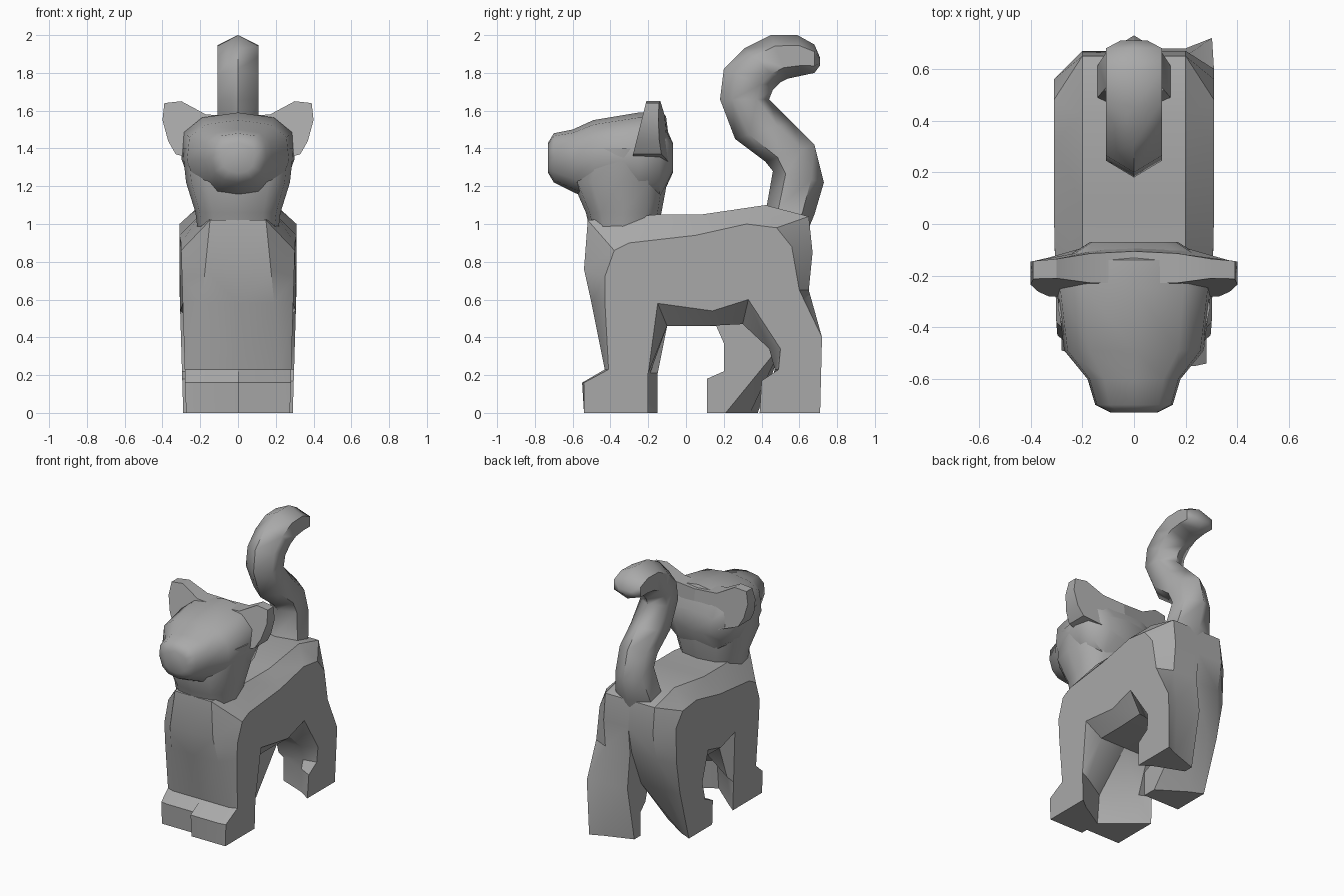
import bpy, bmesh, math
from mathutils import Vector

default_cube = bpy.data.objects.get("Cube")
if default_cube:
    bpy.data.objects.remove(default_cube, do_unlink=True)

grey = bpy.data.materials.new("plain_grey")
grey.use_nodes = True
COLOUR = (0.4, 0.4, 0.4, 1)
grey.diffuse_color = COLOUR
grey.node_tree.nodes["Principled BSDF"].inputs["Base Color"].default_value = COLOUR


def loft(name, rings, angle=35):
    """Join equal-length rings of points into a closed solid."""
    bm = bmesh.new()
    loops = [[bm.verts.new(point) for point in ring] for ring in rings]
    for lower, upper in zip(loops, loops[1:]):
        for i in range(len(lower)):
            j = (i + 1) % len(lower)
            bm.faces.new((lower[i], lower[j], upper[j], upper[i]))
    bm.faces.new(loops[0])
    bm.faces.new(loops[-1])
    bmesh.ops.recalc_face_normals(bm, faces=bm.faces)
    mesh = bpy.data.meshes.new(name)
    bm.to_mesh(mesh)
    bm.free()
    mesh.materials.append(grey)
    obj = bpy.data.objects.new(name, mesh)
    bpy.context.collection.objects.link(obj)
    bpy.ops.object.select_all(action="DESELECT")
    obj.select_set(True)
    bpy.context.view_layer.objects.active = obj
    bpy.ops.object.shade_smooth_by_angle(angle=math.radians(angle))
    return obj


def oval(count, power, place, offset=0.5):
    """Rounded-box ring; place() turns unit coordinates into a point."""
    ring = []
    for k in range(count):
        a = 2 * math.pi * (k + offset) / count
        u, v = (math.copysign(abs(f(a)) ** power, f(a)) for f in (math.cos, math.sin))
        ring.append(Vector(place(u, v)))
    return ring


# Body halves: rows of (inner y, inner z, outer y, outer z), plus a centre y
# where the wedge-shaped feet draw in towards the middle
def front_foot(shift):
    return [(-.54 + shift, 0, -.54 + shift, 0),
            (-.55 + shift, .16, -.54 + shift, .16)]


def front_foot_back(shift):
    return [(-.24 + shift, .21, -.2 + shift, .21, -.36),
            (-.26 + shift, 0, -.2 + shift, 0, -.38)]


torso_top = [(-.43, .23, -.41, .23), (-.5, .58, -.43, .6), (-.54, .76, -.43, .72),
             (-.52, 1.02, -.38, .86), (-.15, 1.05, -.3, .9), (.08, 1.05, .05, .94),
             (.42, 1.1, .32, 1), (.65, 1.04, .48, .98), (.67, .85, .56, .88)]
belly = [(-.1, .46, -.15, .58)]
left_hind_leg = [(.65, .65, .6, .65), (.68, .4, .72, .4), (.67, 0, .71, 0, .6),
                 (.45, 0, .39, 0, .53), (.45, .17, .4, .17, .53),
                 (.47, .23, .49, .23), (.44, .34, .5, .34),
                 (.3, .47, .33, .6), (.1, .46, .14, .54)]
right_hind_leg = [(.63, .65, .55, .62), (.52, .38, .5, .38), (.34, 0, .38, 0, .21),
                  (.11, 0, .11, 0), (.11, .18, .11, .18), (.2, .22, .2, .22),
                  (.2, .37, .24, .36), (.16, .46, .18, .58), (.03, .46, .03, .54)]


def inner_x(y, z):
    """The flat front of the chest narrows towards the neck."""
    return .25 - .1 * z if y < -.4 else .2


def outer_x(y, z):
    return min(.31, .275 + .03 * z + .015 * (y > 0))


for name, side, shift, hind in (("left_body_half", 1, 0, left_hind_leg),
                                ("right_body_half", -1, .05, right_hind_leg)):
    rows = front_foot(shift) + torso_top + hind + belly + front_foot_back(shift)
    loft(name, [[(0, row[4] if len(row) > 4 else row[0], row[1]) for row in rows],
                [(side * inner_x(row[0], row[1]), row[0], row[1]) for row in rows],
                [(side * outer_x(row[2], row[3]), row[2], row[3]) for row in rows]])

# Neck: rows of (z, front y, back y, half width)
neck = []
for z, front, back, width in ((.85, -.48, -.2, .2), (1.06, -.53, -.13, .225),
                              (1.22, -.6, -.1, .275), (1.4, -.56, -.08, .295)):
    neck.append(oval(12, .75, lambda u, v: (
        width * u, (front + back) / 2 + v * (back - front) / 2, z), offset=0))
loft("neck", neck, 50)

# Head with muzzle: rows of (y, half width, bottom z, top z)
head = []
for y, width, low, high in ((-.73, .09, 1.27, 1.43), (-.7, .15, 1.22, 1.48),
                            (-.6, .18, 1.17, 1.5), (-.49, .27, 1.12, 1.55),
                            (-.25, .3, 1.1, 1.59), (-.14, .28, 1.12, 1.59),
                            (-.07, .17, 1.27, 1.43)):
    head.append(oval(12, .8, lambda u, v: (
        width * u * (1 + .12 * v), y,
        (low + high) / 2 + v * (high - low) / 2), offset=0))
loft("head", head, 50)

# Ears: tapering plates that run inwards to form the back of the head
ear_outline = [(0, 1.57), (.17, 1.58), (.3, 1.65), (.39, 1.64), (.4, 1.55),
               (.37, 1.44), (.33, 1.37), (.2, 1.33), (0, 1.3)]
for name, side in (("left_ear", 1), ("right_ear", -1)):
    front, back = [], []
    for x, z in ear_outline:
        rise = max(0, (z - 1.37) / .28)
        outward = max(0, x - .12) / .28
        front.append((side * x, -.28 + .07 * rise, z))
        back.append((side * x, -.07 - .05 * rise - .08 * outward * (1 - .7 * rise), z))
    loft(name, [front, back], 30)

# Tail: rows of (near y, near z, far y, far z) across the curl
tail_rows = [(.38, .9, .6, .86), (.43, 1.11, .68, 1.05), (.46, 1.28, .73, 1.22),
             (.42, 1.33, .68, 1.42), (.26, 1.45, .56, 1.54), (.18, 1.66, .44, 1.66),
             (.2, 1.82, .46, 1.71), (.31, 1.93, .5, 1.75), (.45, 2, .54, 1.77),
             (.59, 2, .61, 1.785), (.68, 1.95, .68, 1.8), (.71, 1.88, .71, 1.84)]
tail_widths = [.2, .16] + [.125] * (len(tail_rows) - 3) + [.06]
tail = []
for (y1, z1, y2, z2), width in zip(tail_rows, tail_widths):
    tail.append(oval(6, 1, lambda u, v: (
        width * v, (y1 + y2) / 2 + u * (y1 - y2) / 2,
        (z1 + z2) / 2 + u * (z1 - z2) / 2), offset=0))
loft("tail", tail, 60)
